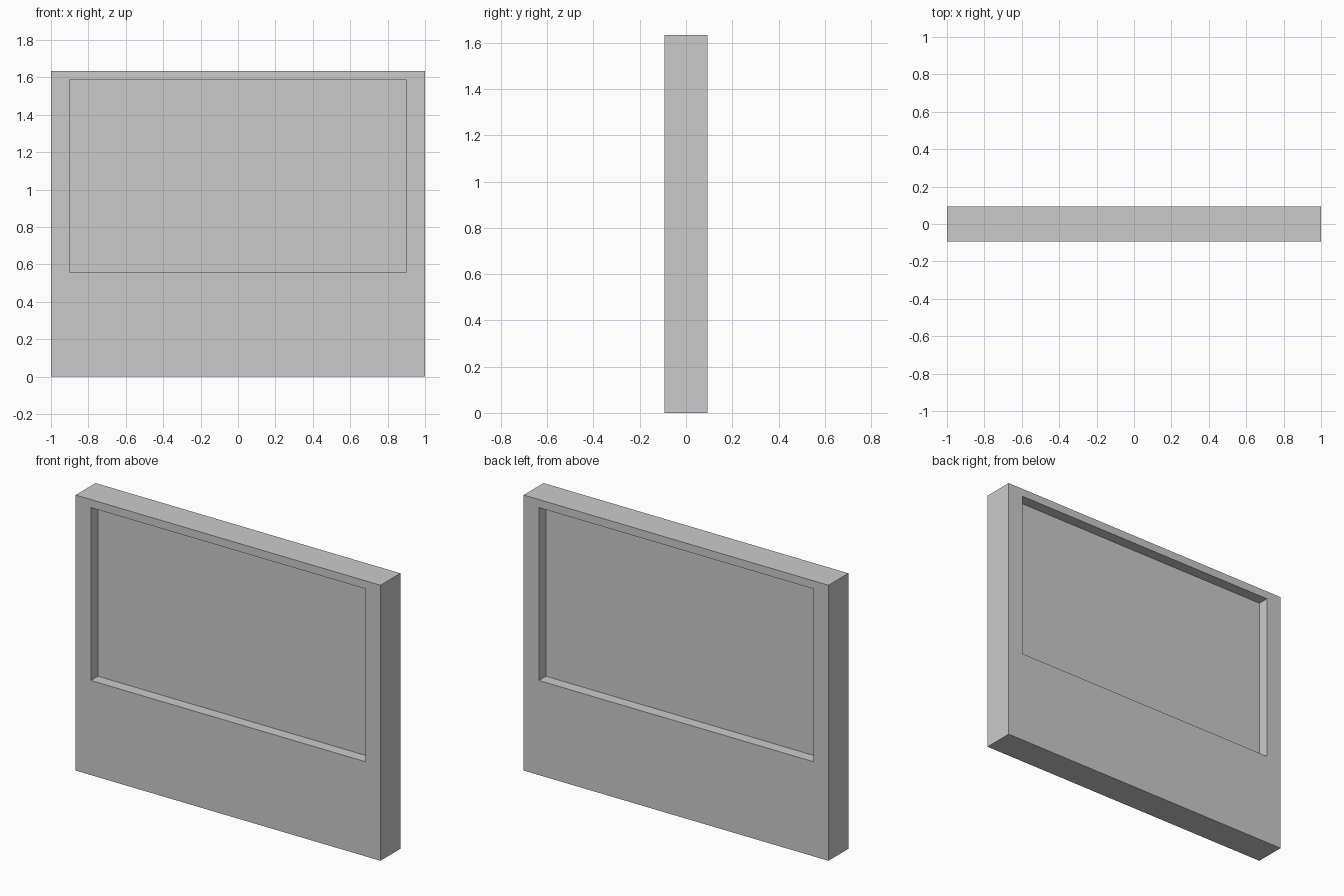
import bpy

if "Cube" in bpy.data.objects:
    bpy.data.objects.remove(bpy.data.objects["Cube"])

WIDTH, THICK, HEIGHT = 2.0, 0.186, 1.634
OPEN_HALF, OPEN_LOW, OPEN_HIGH = 0.9, 0.561, 1.586
RECESS = 0.066


def box(name, x, y, z):
    """Box spanning the given (min, max) ranges."""
    spans = (x, y, z)
    bpy.ops.mesh.primitive_cube_add(size=1, location=[(a + b) / 2 for a, b in spans])
    ob = bpy.context.object
    ob.name = name
    ob.scale = [b - a for a, b in spans]
    bpy.ops.object.transform_apply(location=True, rotation=False, scale=True)
    return ob


# Solid wall panel
panel = box("wall_panel", (-WIDTH / 2, WIDTH / 2), (-THICK / 2, THICK / 2), (0, HEIGHT))

# Matching window recess on the front and the back, leaving a pane between
for side, name in ((-1, "front"), (1, "back")):
    inner = side * (THICK / 2 - RECESS)
    outer = side * (THICK / 2 + 0.1)
    cutter = box(name + "_recess_cutter", (-OPEN_HALF, OPEN_HALF),
                 (min(inner, outer), max(inner, outer)), (OPEN_LOW, OPEN_HIGH))
    cutter.hide_render = True
    cutter.hide_set(True)
    cut = panel.modifiers.new(name + "_recess", 'BOOLEAN')
    cut.operation = 'DIFFERENCE'
    cut.solver = 'EXACT'
    cut.object = cutter
